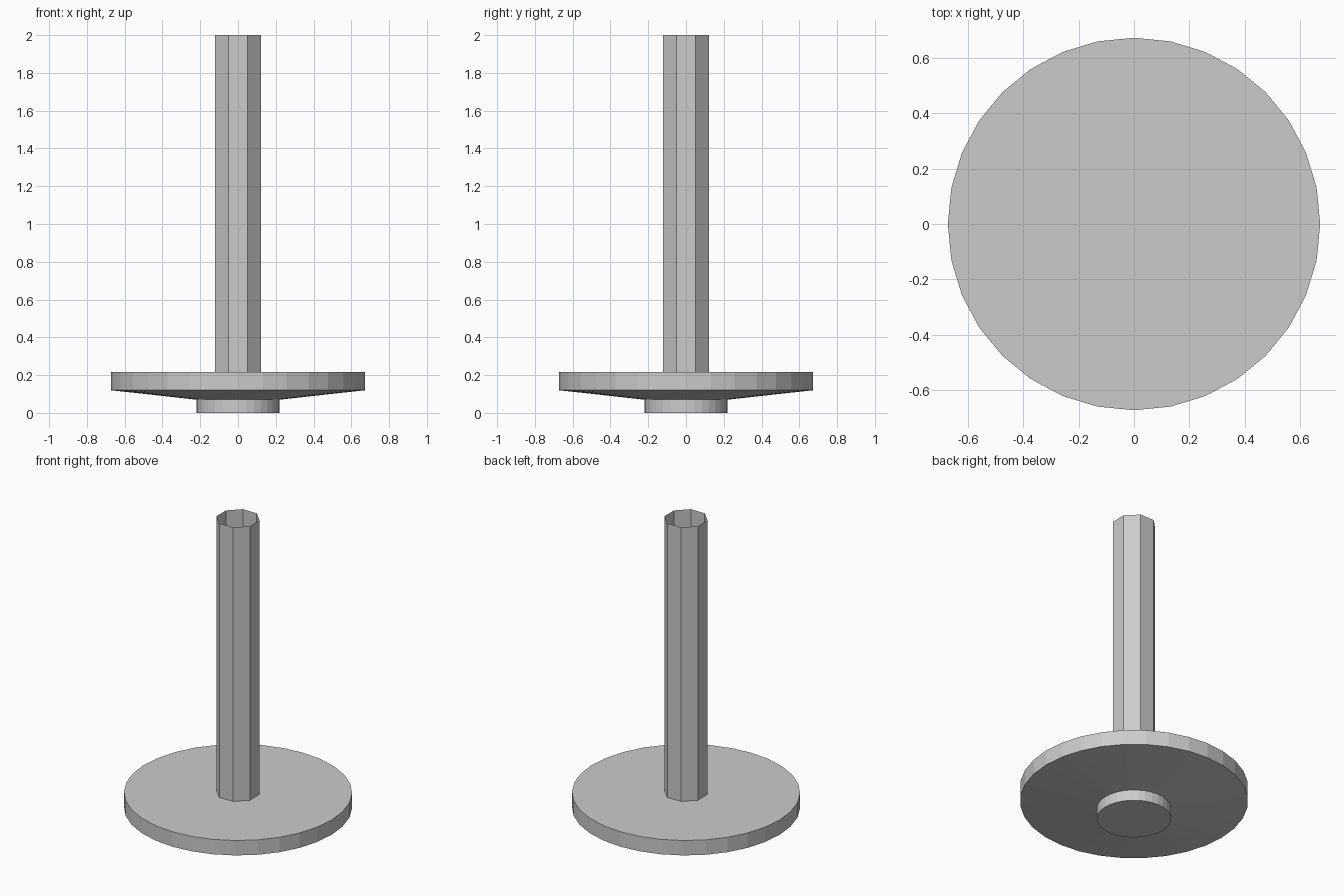
import bpy
import bmesh
from math import cos, sin, pi

cube = bpy.data.objects.get("Cube")
if cube:
    bpy.data.objects.remove(cube, do_unlink=True)

grey = bpy.data.materials.new("light grey")
grey.use_nodes = True
colour = (0.6, 0.6, 0.6, 1)
grey.diffuse_color = colour
grey.node_tree.nodes["Principled BSDF"].inputs["Base Color"].default_value = colour


def lathe(name, profile, sides, turn=0, capped=True):
    """Faceted solid of rings, each given as (radius, height), bottom to top."""
    bm = bmesh.new()
    angles = [turn + 2 * pi * i / sides for i in range(sides)]
    rings = [[bm.verts.new((r * cos(a), r * sin(a), z)) for a in angles]
             for r, z in profile]
    for low, high in zip(rings, rings[1:]):
        for i in range(sides):
            j = (i + 1) % sides
            bm.faces.new((low[i], low[j], high[j], high[i]))
    if capped:
        bm.faces.new(rings[0][::-1])
        bm.faces.new(rings[-1])
    mesh = bpy.data.meshes.new(name)
    bm.to_mesh(mesh)
    bm.free()
    mesh.materials.append(grey)
    obj = bpy.data.objects.new(name, mesh)
    bpy.context.collection.objects.link(obj)
    return obj


# Round plate with a tapered underside and a short foot
lathe("base_plate", [(0.22, 0), (0.22, 0.07), (0.673, 0.12), (0.673, 0.217)], 32)

# Thin octagonal tube, open at the top
lathe("hollow_post", [(0.131, 0.217), (0.131, 2)], 8, turn=pi / 8, capped=False)
